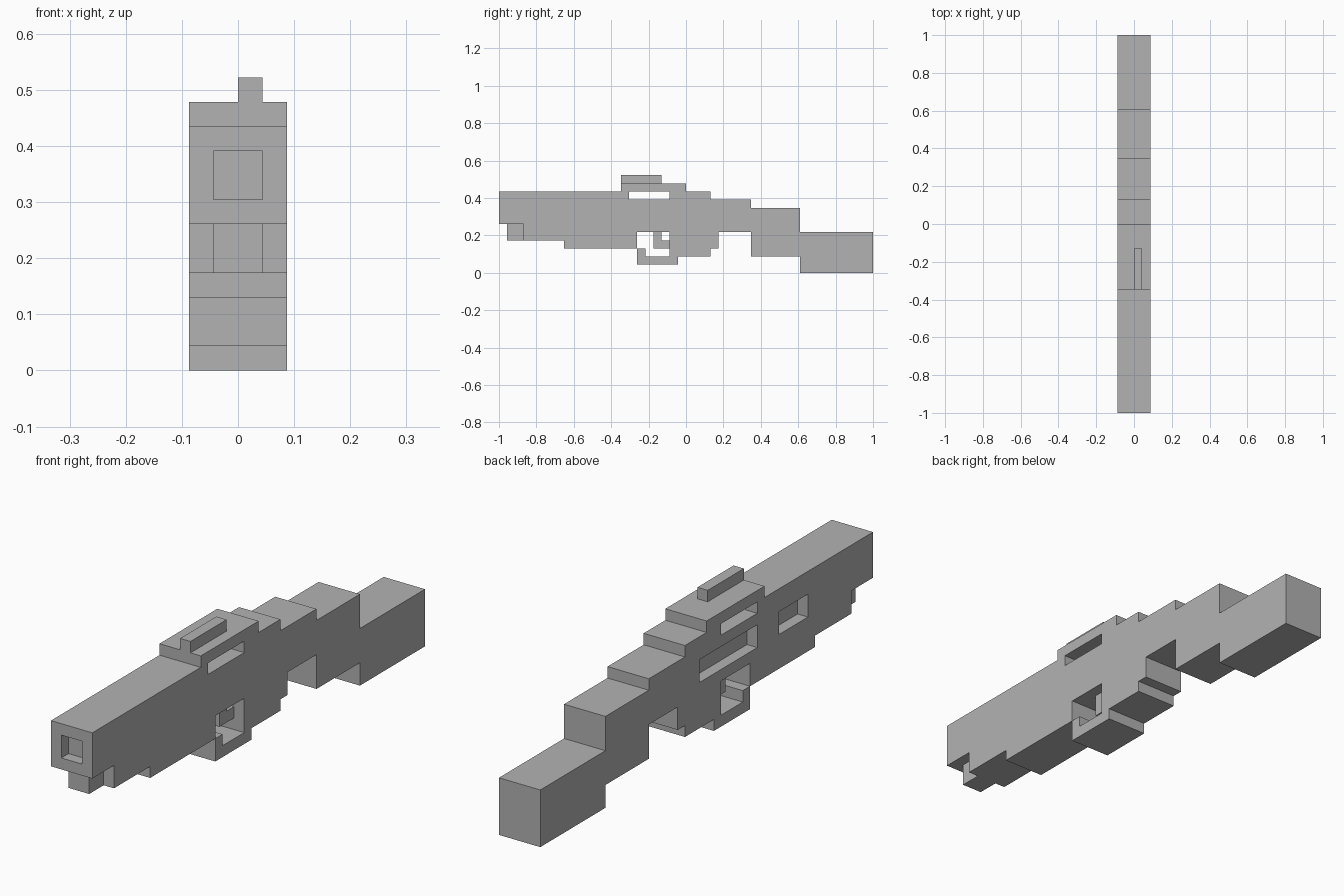
import bpy
import bmesh

old = bpy.data.objects.get("Cube")
if old:
    bpy.data.objects.remove(old, do_unlink=True)

U = 2 / 46      # one block
HALF = 2        # half the body width in blocks

grey = bpy.data.materials.new("plain grey")
grey.use_nodes = True
color = (0.448, 0.448, 0.448, 1)
grey.diffuse_color = color
grey.node_tree.nodes["Principled BSDF"].inputs["Base Color"].default_value = color


def extrude(name, profile, x0=-HALF, x1=HALF):
    """Extrude a (y, z) side profile, in blocks, from x0 to x1."""
    bm = bmesh.new()
    verts = [bm.verts.new((x0 * U, y * U, z * U)) for y, z in profile]
    face = bm.faces.new(verts)
    moved = bmesh.ops.extrude_face_region(bm, geom=[face])["geom"]
    bmesh.ops.translate(bm, vec=((x1 - x0) * U, 0, 0),
                        verts=[v for v in moved if isinstance(v, bmesh.types.BMVert)])
    bmesh.ops.recalc_face_normals(bm, faces=bm.faces)
    mesh = bpy.data.meshes.new(name)
    bm.to_mesh(mesh)
    bm.free()
    mesh.materials.append(grey)
    obj = bpy.data.objects.new(name, mesh)
    bpy.context.scene.collection.objects.link(obj)
    return obj


def block(name, y0, y1, z0, z1, x0=-HALF, x1=HALF):
    return extrude(name, [(y0, z0), (y1, z0), (y1, z1), (y0, z1)], x0, x1)


def cut(target, *bounds):
    """Carve a block-shaped recess, then discard the cutter."""
    cutter = block("recess_cutter", *bounds)
    cutter.hide_render = True
    mod = target.modifiers.new("recess", "BOOLEAN")
    mod.operation = "DIFFERENCE"
    mod.solver = "EXACT"
    mod.object = cutter
    bpy.context.view_layer.objects.active = target
    bpy.ops.object.modifier_apply(modifier=mod.name)
    bpy.data.objects.remove(cutter, do_unlink=True)


# Barrel housing with the muzzle recess and a side pocket
barrel = extrude("barrel_housing", [
    (-23, 6), (-23, 10), (-8, 10), (-8, 3), (-15, 3), (-15, 4), (-20, 4), (-20, 6)])
cut(barrel, -24, -22, 7, 9, -1, 1)
cut(barrel, -14, -10, 6, 8, -3, -1)
block("front_lug", -22, -20, 4, 6, -1, 1)

# Receiver with the slot under the bridge and a long side pocket
receiver = extrude("receiver", [
    (-8, 3), (-8, 10), (-7, 10), (-7, 9), (-2, 9), (-2, 10), (3, 10), (3, 9), (8, 9),
    (8, 5), (4, 5), (4, 3), (3, 3), (3, 2), (-2, 2), (-2, 5), (-6, 5), (-6, 3)])
cut(receiver, -7, 1, 6, 8, -3, -1)

# Top bridge and offset rail
block("top_bridge", -8, 0, 10, 11)
block("top_rail", -8, -3, 11, 12, 0, 1)

# Trigger and its guard
extrude("trigger_guard", [(-6, 1), (-6, 3), (-5, 3), (-5, 2), (-1, 2), (-1, 1)])
extrude("trigger", [(-4, 3), (-4, 5), (-3, 5), (-3, 4), (-2, 4), (-2, 3)], -1, 1)

# Stock
block("stock_neck", 8, 14, 2, 8)
block("stock_butt", 14, 23, 0, 5)
